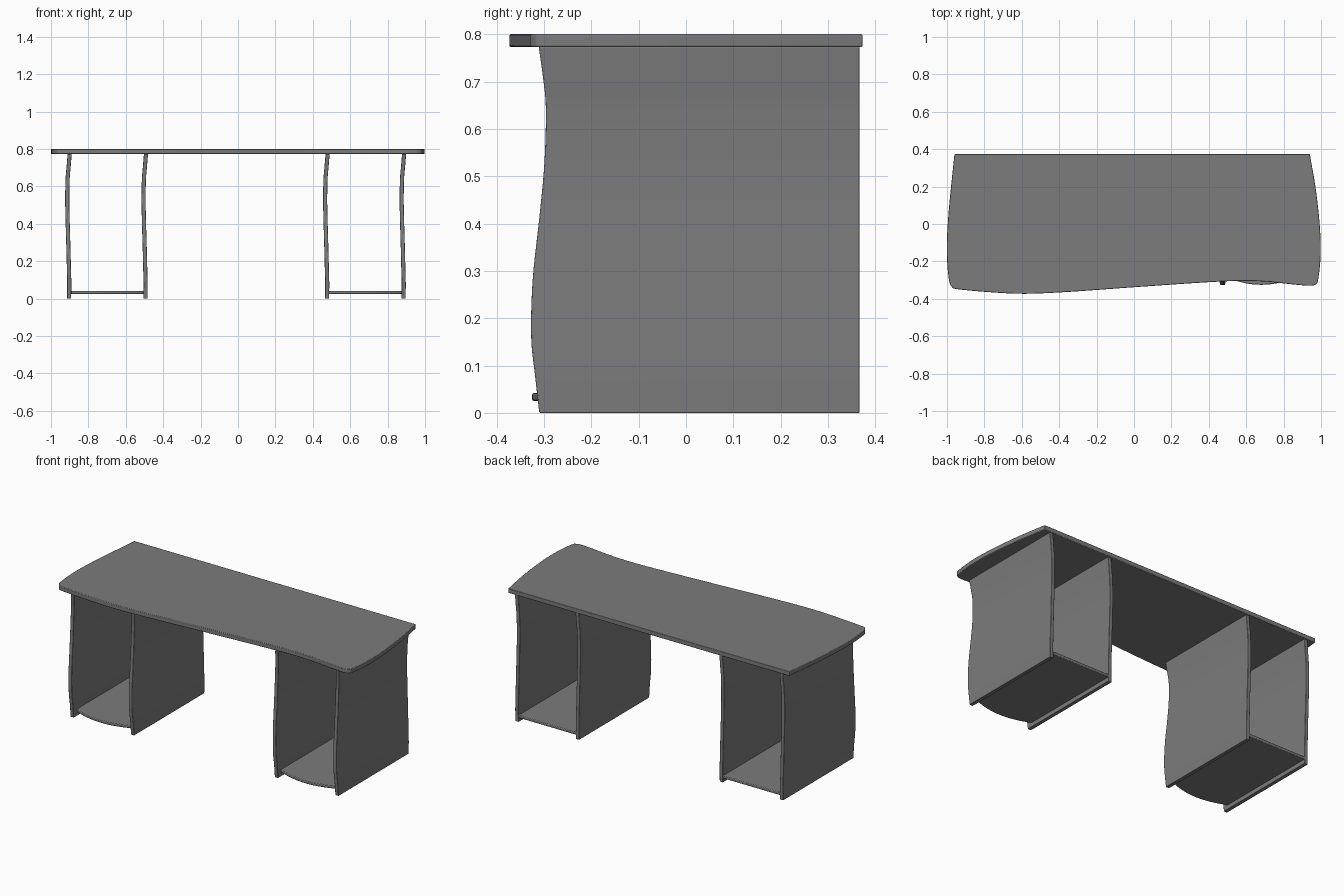
import bpy
import bmesh
import math
from mathutils import Vector

cube = bpy.data.objects.get("Cube")
if cube:
    bpy.data.objects.remove(cube, do_unlink=True)

TOP_Z, UNDER_Z, BACK_Y = 0.80, 0.773, 0.367

grey = bpy.data.materials.new("desk_grey")
grey.use_nodes = True
grey.diffuse_color = (0.2, 0.2, 0.2, 1)
grey.node_tree.nodes["Principled BSDF"].inputs["Base Color"].default_value = (0.2, 0.2, 0.2, 1)


def smooth_path(points, steps=5):
    """Catmull-Rom curve through the points."""
    pts = [Vector(p) for p in points]
    pts = [2 * pts[0] - pts[1]] + pts + [2 * pts[-1] - pts[-2]]
    path = []
    for a, b, c, d in zip(pts, pts[1:], pts[2:], pts[3:]):
        for i in range(steps):
            t = i / steps
            path.append(b + 0.5 * t * (c - a + t * (2*a - 5*b + 4*c - d + t * (3*(b - c) + d - a))))
    return path + [pts[-2]]


def finish(bm, name, bevel):
    bmesh.ops.recalc_face_normals(bm, faces=bm.faces)
    mesh = bpy.data.meshes.new(name)
    bm.to_mesh(mesh)
    bm.free()
    obj = bpy.data.objects.new(name, mesh)
    bpy.context.collection.objects.link(obj)
    mesh.materials.append(grey)
    mod = obj.modifiers.new("soft_edges", 'BEVEL')
    mod.width, mod.segments, mod.limit_method = bevel, 2, 'ANGLE'
    mod.angle_limit = math.radians(40)
    bpy.ops.object.select_all(action='DESELECT')
    obj.select_set(True)
    bpy.context.view_layer.objects.active = obj
    bpy.ops.object.shade_smooth_by_angle(angle=math.radians(35))


def slab(name, outline, z0, z1, bevel):
    """Flat board extruded up from a plan outline."""
    bm = bmesh.new()
    face = bm.faces.new([bm.verts.new((p[0], p[1], z0)) for p in outline])
    ext = bmesh.ops.extrude_face_region(bm, geom=[face])
    up = [v for v in ext["geom"] if isinstance(v, bmesh.types.BMVert)]
    bmesh.ops.translate(bm, verts=up, vec=(0, 0, z1 - z0))
    finish(bm, name, bevel)


# Table top: straight back, bowed ends, wavy front, rounded front corners
outline = smooth_path([
    (0.94, 0.373), (0.97, 0.2), (0.99, 0.03), (0.998, -0.1), (0.996, -0.2),
    (0.984, -0.3), (0.972, -0.322), (0.94, -0.33), (0.85, -0.323), (0.72, -0.309),
    (0.59, -0.304), (0.4, -0.311), (0, -0.338), (-0.35, -0.363), (-0.58, -0.373),
    (-0.75, -0.366), (-0.94, -0.349), (-0.975, -0.334), (-0.989, -0.3),
    (-0.999, -0.2), (-1.0, -0.08), (-0.988, 0.1), (-0.96, 0.373)])
slab("table_top", outline, UNDER_Z, TOP_Z, 0.003)

# Side panels: (x sway, front edge y, z) from floor to top
sway = smooth_path([
    (0, -0.31, 0), (0.001, -0.319, 0.08), (-0.001, -0.327, 0.16), (-0.004, -0.324, 0.28),
    (-0.008, -0.309, 0.42), (-0.01, -0.299, 0.53), (-0.008, -0.296, 0.64),
    (-0.003, -0.301, 0.70), (0.003, -0.311, UNDER_Z)])


def panel(name, x, half=0.011):
    bm = bmesh.new()
    rings = [[bm.verts.new((x + dx + s, y, z)) for s, y in
              ((-half, front), (half, front), (half, BACK_Y), (-half, BACK_Y))]
             for dx, front, z in sway]
    for low, high in zip(rings, rings[1:]):
        for i in range(4):
            j = (i + 1) % 4
            bm.faces.new((low[i], low[j], high[j], high[i]))
    bm.faces.new(rings[0])
    bm.faces.new(rings[-1])
    finish(bm, name, 0.002)


# Two open pedestals, each with two panels and a bow-fronted bottom shelf
for side, x0, x1 in (("right", -0.903, -0.495), ("left", 0.476, 0.885)):
    panel(side + "_pedestal_right_panel", x0)
    panel(side + "_pedestal_left_panel", x1)
    mid, half = (x0 + x1) / 2, (x1 - x0) / 2 - 0.009
    bow = [(mid + half * t, -0.325 + 0.045 * t * t) for t in (i / 10 for i in range(-10, 11))]
    slab(side + "_pedestal_shelf", bow + [(mid + half, BACK_Y), (mid - half, BACK_Y)],
         0.025, 0.042, 0.004)
